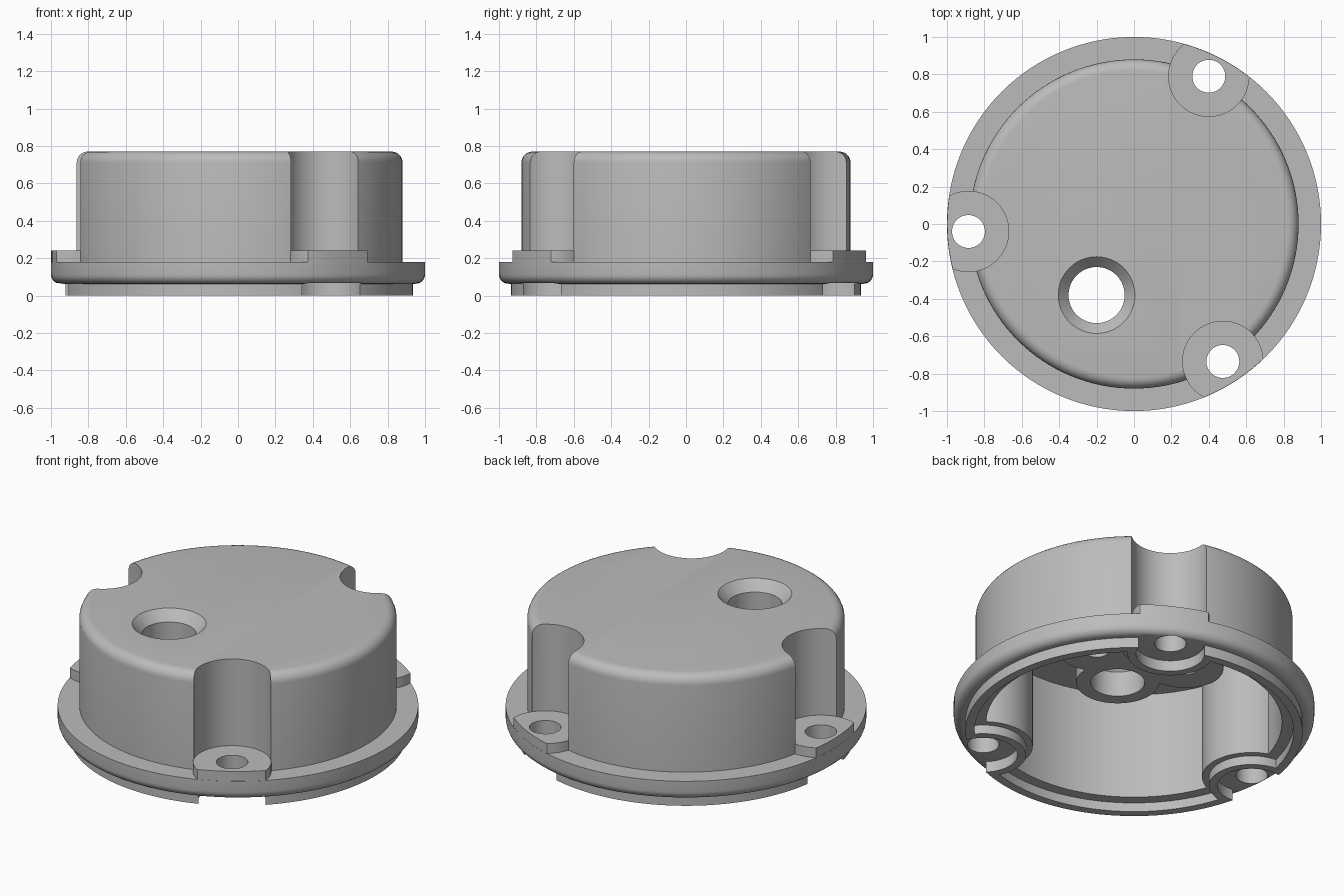
import bpy, bmesh, math
from mathutils import Matrix, Vector

if "Cube" in bpy.data.objects:
    bpy.data.objects.remove(bpy.data.objects["Cube"])

SEGMENTS = 128
SCREWS = [(0.40, 0.79), (-0.885, -0.04), (0.475, -0.735)]
CABLE = (-0.20, -0.38)
CLAMP = [(0.11, -0.19), (-0.39, -0.02)]


def add_object(name, bm):
    bmesh.ops.recalc_face_normals(bm, faces=bm.faces)
    mesh = bpy.data.meshes.new(name)
    bm.to_mesh(mesh)
    bm.free()
    obj = bpy.data.objects.new(name, mesh)
    bpy.context.collection.objects.link(obj)
    return obj


def lathe(name, profile, at=(0, 0), segments=SEGMENTS):
    """Solid of revolution, capped at both ends of an (r, z) profile."""
    bm = bmesh.new()
    rings = []
    for r, z in profile:
        rings.append([bm.verts.new((at[0] + r * math.cos(2 * math.pi * i / segments),
                                    at[1] + r * math.sin(2 * math.pi * i / segments), z))
                      for i in range(segments)])
    for low, high in zip(rings, rings[1:]):
        for i in range(segments):
            j = (i + 1) % segments
            bm.faces.new((low[i], low[j], high[j], high[i]))
    bm.faces.new(rings[0])
    bm.faces.new(rings[-1])
    return add_object(name, bm)


def cylinder(name, r, z0, z1, at=(0, 0), segments=64):
    return lathe(name, [(r, z0), (r, z1)], at, segments)


def combine(target, tool, operation):
    """Apply a boolean and discard the helper solid."""
    mod = target.modifiers.new("boolean", 'BOOLEAN')
    mod.operation, mod.solver, mod.object = operation, 'EXACT', tool
    bpy.context.view_layer.update()
    graph = bpy.context.evaluated_depsgraph_get()
    mesh = bpy.data.meshes.new_from_object(target.evaluated_get(graph))
    target.modifiers.clear()
    target.data = mesh
    bpy.data.objects.remove(tool)


def fillet(r, z, size, start, steps=6):
    """Quarter-round profile points about a centre, going counter-clockwise."""
    angles = [math.radians(start + 90 * i / steps) for i in range(steps + 1)]
    return [(r + size * math.cos(a), z + size * math.sin(a)) for a in angles]


# Outer shape: bottom lip, rounded flange, drum with rounded top edge
profile = [(0.935, 0), (0.935, 0.063)]
profile += fillet(0.95, 0.113, 0.05, -90)
profile += [(1.0, 0.18), (0.88, 0.18)]
profile += fillet(0.82, 0.71, 0.06, 0)
cover = lathe("junction_box_cover", profile)

# Scallops down the side with raised screw lugs at their feet
for at in SCREWS:
    combine(cover, cylinder("scallop", 0.215, 0.2, 1.0, at), 'DIFFERENCE')
for at in SCREWS:
    lug = cylinder("lug", 0.217, 0.12, 0.24, at)
    combine(lug, cylinder("lug_limit", 0.999, 0, 0.5, segments=SEGMENTS), 'INTERSECT')
    combine(cover, lug, 'UNION')

# Main cavity, leaving screw columns and the cable clamp block standing
cavity = cylinder("cavity", 0.82, 0.03, 0.71, segments=SEGMENTS)
for at in SCREWS:
    combine(cavity, cylinder("column", 0.275, -0.2, 1.0, at), 'DIFFERENCE')
for at in CLAMP:
    combine(cavity, cylinder("clamp_post", 0.21, 0.556, 1.0, at), 'DIFFERENCE')
combine(cavity, cylinder("cable_boss", 0.23, 0.557, 1.0, CABLE), 'DIFFERENCE')
a, b = (Vector(p) for p in CLAMP)
mid, along = (a + b) / 2, b - a
bm = bmesh.new()
bmesh.ops.create_cube(bm, size=1, matrix=Matrix.Translation((mid.x, mid.y, 0.8))
                      @ Matrix.Rotation(math.atan2(along.y, along.x), 4, 'Z')
                      @ Matrix.Diagonal((along.length, 0.418, 0.485, 1)))
combine(cavity, add_object("clamp_bar", bm), 'DIFFERENCE')

# Stepped recess inside the lip
recess = cylinder("recess", 0.885, -0.1, 0.055, segments=SEGMENTS)
for at in SCREWS:
    combine(recess, cylinder("recess_column", 0.237, -0.3, 0.5, at), 'DIFFERENCE')
combine(cover, recess, 'DIFFERENCE')
combine(cover, cavity, 'DIFFERENCE')

# Lip notches and screw holes
for at in SCREWS:
    combine(cover, cylinder("notch", 0.19, -0.1, 0.066, at), 'DIFFERENCE')
    combine(cover, cylinder("screw_hole", 0.088, -0.2, 0.5, at, 48), 'DIFFERENCE')

# Countersunk cable hole and blind clamp screw holes
combine(cover, lathe("cable_hole", [(0.15, 0.3), (0.15, 0.71), (0.205, 0.77),
                                    (0.205, 0.9)], CABLE, 64), 'DIFFERENCE')
for at in CLAMP:
    combine(cover, cylinder("clamp_hole", 0.062, 0.4, 0.69, at, 32), 'DIFFERENCE')

# Plain grey finish
grey = bpy.data.materials.new("plain_grey")
grey.use_nodes = True
colour = (0.5, 0.5, 0.5, 1)
grey.diffuse_color = colour
grey.node_tree.nodes["Principled BSDF"].inputs["Base Color"].default_value = colour
cover.data.materials.clear()
cover.data.materials.append(grey)
for face in cover.data.polygons:
    face.material_index = 0

bpy.ops.object.select_all(action='DESELECT')
cover.select_set(True)
bpy.context.view_layer.objects.active = cover
bpy.ops.object.shade_smooth_by_angle(angle=math.radians(30))
